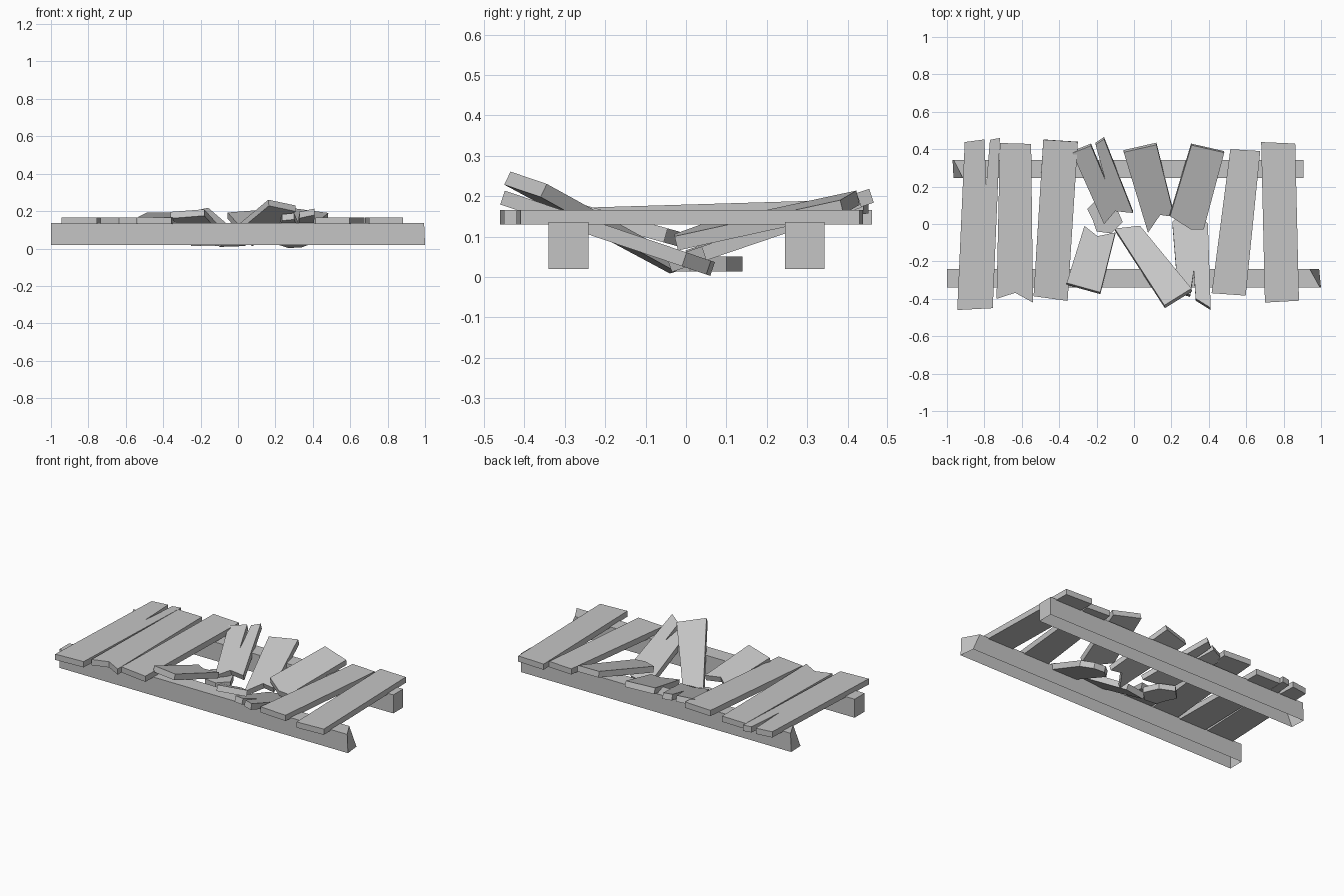
import bpy
import bmesh

default_cube = bpy.data.objects.get("Cube")
if default_cube:
    bpy.data.objects.remove(default_cube, do_unlink=True)

# One weathered grey for all the timber
wood = bpy.data.materials.new("weathered_grey_wood")
wood.use_nodes = True
wood_colour = (0.56, 0.56, 0.56, 1)
wood.diffuse_color = wood_colour
wood.node_tree.nodes["Principled BSDF"].inputs["Base Color"].default_value = wood_colour

PLANK_THICKNESS = 0.036
DECK_HEIGHT = 0.13


def add_prism(name, lower, upper, closed_below=True):
    """Join two matching outlines into a solid, optionally open underneath."""
    bm = bmesh.new()
    low = [bm.verts.new(point) for point in lower]
    high = [bm.verts.new(point) for point in upper]
    bm.faces.new(high)
    if closed_below:
        bm.faces.new(list(reversed(low)))
    count = len(low)
    for i in range(count):
        j = (i + 1) % count
        bm.faces.new((low[i], low[j], high[j], high[i]))
    bmesh.ops.recalc_face_normals(bm, faces=bm.faces)
    mesh = bpy.data.meshes.new(name)
    bm.to_mesh(mesh)
    bm.free()
    mesh.materials.append(wood)
    obj = bpy.data.objects.new(name, mesh)
    bpy.context.collection.objects.link(obj)
    return obj


def add_plank(name, outline, height=DECK_HEIGHT, slope_x=0, slope_y=0):
    """Extrude a plan outline along the normal of a sloping underside."""
    lower = [(x, y, height + slope_x * x + slope_y * y) for x, y in outline]
    length = (slope_x ** 2 + slope_y ** 2 + 1) ** 0.5
    step = PLANK_THICKNESS / length
    upper = [(x - slope_x * step, y - slope_y * step, z + step) for x, y, z in lower]
    return add_prism(name, lower, upper)


def add_rail(name, bottom_outline, top_outline):
    """Square beam, hollow below, whose end may be cut on a slant."""
    lower = [(x, y, 0.02) for x, y in bottom_outline]
    upper = [(x, y, 0.136) for x, y in top_outline]
    return add_prism(name, lower, upper, closed_below=False)


# Supporting rails, each with one snapped end
add_rail("front_rail",
         [(-1, -.34), (1, -.34), (.99, -.241), (-1, -.241)],
         [(-1, -.34), (.995, -.34), (.94, -.241), (-1, -.241)])
add_rail("back_rail",
         [(-.965, .245), (.905, .245), (.905, .343), (-.97, .343)],
         [(-.915, .245), (.905, .245), (.905, .343), (-.965, .343)])

# Whole deck planks, right side then left side
add_plank("right_end_plank",
          [(-.945, -.46), (-.755, -.45), (-.717, .46), (-.77, .45),
           (-.79, .21), (-.80, .452), (-.905, .438)])
add_plank("right_notched_plank",
          [(-.735, -.4), (-.635, -.368), (-.54, -.42), (-.55, .428), (-.717, .433)])
add_plank("right_inner_plank",
          [(-.537, -.385), (-.355, -.41), (-.30, .44), (-.485, .452)],
          height=.143, slope_y=.03)
add_plank("left_inner_plank",
          [(.415, -.37), (.597, -.383), (.675, .39), (.515, .4)])
add_plank("left_end_plank",
          [(.7, -.42), (.882, -.41), (.862, .43), (.68, .438)])

# Broken planks sagging inwards from the back rail
add_plank("back_split_plank",
          [(-.33, .39), (-.23, .43), (-.155, .25), (-.205, .435), (-.16, .465),
           (-.005, .07), (-.1, .08), (-.16, .01)],
          height=.028, slope_y=.335)
add_plank("back_middle_plank",
          [(-.055, .395), (.12, .435), (.215, .05), (.14, .06), (.075, -.035)],
          height=.024, slope_y=.34)
add_plank("back_left_plank",
          [(.305, .43), (.48, .39), (.37, -.02), (.3, -.02), (.19, .05)],
          height=.1, slope_x=-.08, slope_y=.24)

# Broken planks sagging inwards from the front rail
add_plank("front_right_plank",
          [(-.36, -.325), (-.18, -.375), (-.1, -.055), (-.195, -.075), (-.265, -.02)],
          height=.07, slope_y=-.28)
add_plank("front_middle_plank",
          [(-.1, -.04), (.035, -.025), (.31, -.36), (.165, -.45)],
          height=-.002, slope_x=.087, slope_y=-.48)
add_plank("front_left_split_plank",
          [(.205, .0), (.27, .06), (.34, .05), (.395, -.01), (.41, -.46), (.33, -.41),
           (.32, -.26), (.3, -.39), (.235, -.37)],
          height=.023, slope_y=-.34)

# Loose fragment lying low in the gap
add_plank("fallen_fragment",
          [(-.25, .08), (-.19, .14), (-.1, .1), (-.06, .01), (-.12, -.05),
           (-.2, -.04), (-.22, .02)],
          height=.014)
